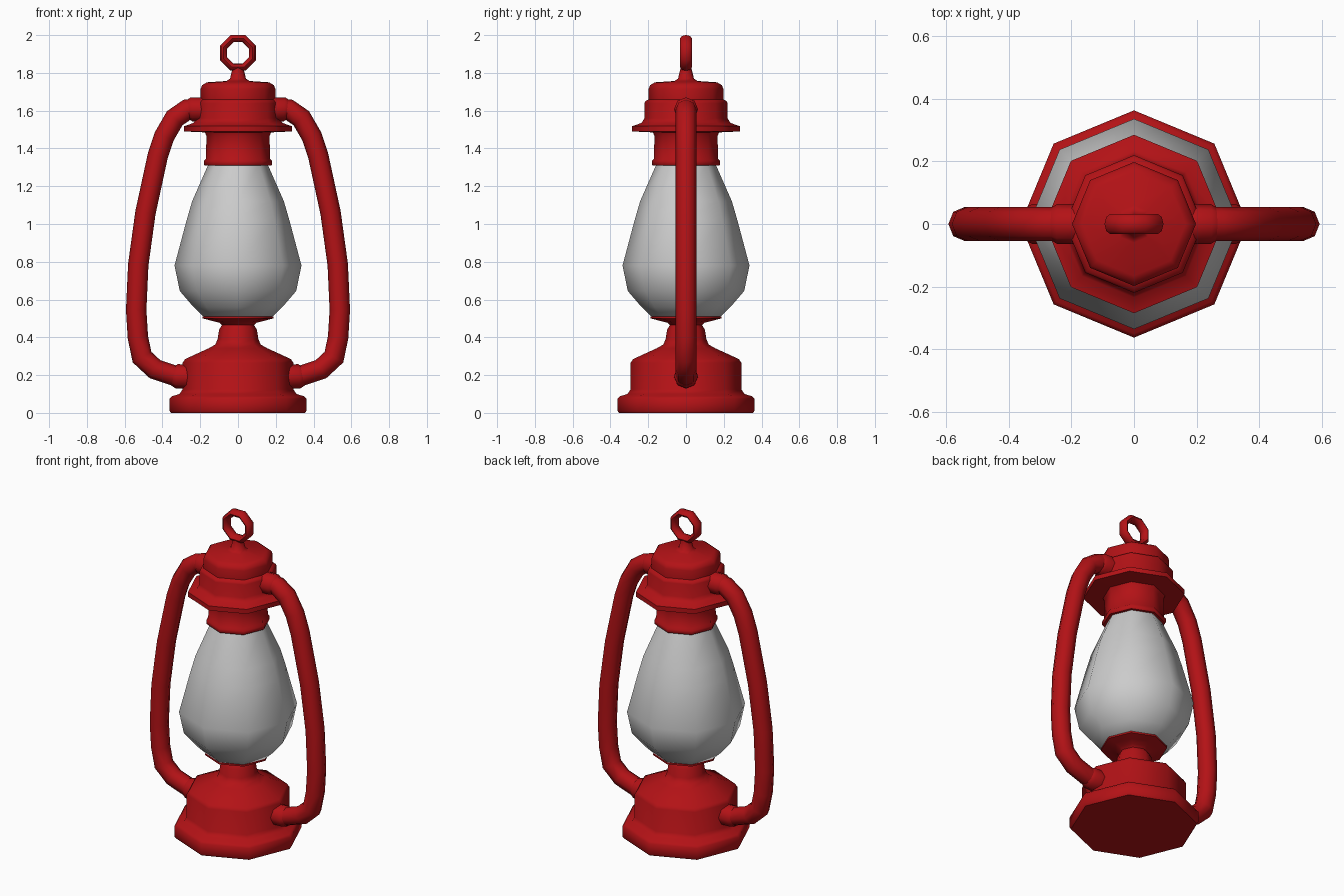
import bpy, bmesh
from math import sin, cos, pi, radians
from mathutils import Vector

if "Cube" in bpy.data.objects:
    bpy.data.objects.remove(bpy.data.objects["Cube"])

red = bpy.data.materials.new("red_enamel")
red.diffuse_color = (0.45, 0.006, 0.008, 1)
red.use_nodes = True
red.node_tree.nodes["Principled BSDF"].inputs["Base Color"].default_value = red.diffuse_color


def finish(name, bm, mat=None, mirror=False):
    bmesh.ops.remove_doubles(bm, verts=bm.verts, dist=1e-5)
    bmesh.ops.recalc_face_normals(bm, faces=bm.faces)
    me = bpy.data.meshes.new(name)
    bm.to_mesh(me)
    bm.free()
    ob = bpy.data.objects.new(name, me)
    bpy.context.collection.objects.link(ob)
    if mat:
        me.materials.append(mat)
    bpy.ops.object.select_all(action='DESELECT')
    ob.select_set(True)
    bpy.context.view_layer.objects.active = ob
    bpy.ops.object.shade_smooth_by_angle(angle=radians(46))
    if mirror:
        ob.modifiers.new("mirror", 'MIRROR')
    return ob


def skin(bm, rings, closed=False):
    """Bridge successive vertex rings; cap the ends unless closed."""
    n, m = len(rings), len(rings[0])
    for i in range(n if closed else n - 1):
        a, b = rings[i], rings[(i + 1) % n]
        for j in range(m):
            k = (j + 1) % m
            bm.faces.new((a[j], a[k], b[k], b[j]))
    if not closed:
        bm.faces.new(rings[0])
        bm.faces.new(rings[-1])


def lathe(name, profile, mat=None, sides=8):
    bm = bmesh.new()
    skin(bm, [[bm.verts.new((r * cos(2 * pi * j / sides), r * sin(2 * pi * j / sides), z))
               for j in range(sides)] for r, z in profile])
    return finish(name, bm, mat)


def sweep(name, path, r, ry, mat, closed=False, mirror=False, sides=8):
    """Mitred tube along an xz path; r is one radius or one per point."""
    bm = bmesh.new()
    pts = [Vector((x, 0, z)) for x, z in path]
    n, rings = len(pts), []
    for i, p in enumerate(pts):
        a = (p - pts[i - 1]).normalized() if closed or i else None
        b = (pts[(i + 1) % n] - p).normalized() if closed or i < n - 1 else a
        a = a or b
        t = (a + b).normalized()
        side = Vector((t.z, 0, -t.x)) / max(t.dot(b), 0.5)
        s = r[i] if isinstance(r, list) else r
        h = ry[i] if isinstance(ry, list) else ry
        rings.append([bm.verts.new(p + side * s * cos(2 * pi * j / sides)
                                   + Vector((0, h * sin(2 * pi * j / sides), 0)))
                      for j in range(sides)])
    skin(bm, rings, closed)
    return finish(name, bm, mat, mirror)


# Fuel tank base with neck and burner dish
lathe("tank_base", [(0.355, 0), (0.363, 0.012), (0.363, 0.075), (0.35, 0.088),
                    (0.31, 0.1), (0.293, 0.125), (0.293, 0.265), (0.28, 0.285),
                    (0.155, 0.342), (0.12, 0.362), (0.108, 0.39), (0.1, 0.44),
                    (0.085, 0.465), (0.1, 0.478), (0.14, 0.488),
                    (0.187, 0.5), (0.187, 0.51)], red)

# Glass globe
lathe("glass_globe", [(0.18, 0.508), (0.235, 0.56), (0.308, 0.645), (0.336, 0.78),
                      (0.272, 1.02), (0.243, 1.12), (0.155, 1.32)])

# Chimney collar, brim and cap
lathe("chimney_cap", [(0.176, 1.31), (0.18, 1.315), (0.18, 1.335), (0.17, 1.345),
                      (0.167, 1.465), (0.175, 1.485), (0.285, 1.49), (0.285, 1.518),
                      (0.235, 1.535), (0.22, 1.56), (0.22, 1.64), (0.214, 1.652),
                      (0.198, 1.66), (0.198, 1.715), (0.19, 1.735), (0.165, 1.75),
                      (0.06, 1.757), (0.042, 1.77), (0.03, 1.82), (0.03, 1.835)], red)

# Hanging ring
ring_path = [(0.082 * cos(pi / 8 + i * pi / 4), 1.906 + 0.082 * sin(pi / 8 + i * pi / 4))
             for i in range(8)]
sweep("hanging_ring", ring_path, 0.0185, 0.032, red, closed=True)

# Curved side tubes
sweep("side_tube", [(0.19, 1.612), (0.27, 1.605), (0.335, 1.56), (0.39, 1.465),
                    (0.425, 1.36), (0.49, 1.06), (0.528, 0.785), (0.539, 0.545),
                    (0.53, 0.4), (0.508, 0.295), (0.44, 0.232), (0.34, 0.198),
                    (0.27, 0.192)], 0.054, 0.055, red, mirror=True)

# Sleeves where the tubes meet the cap and tank
sr = [0.064, 0.064, 0.054]
sweep("upper_sleeve", [(0.18, 1.607), (0.245, 1.607), (0.262, 1.605)], sr, sr, red, mirror=True)
sweep("lower_sleeve", [(0.26, 0.192), (0.325, 0.194), (0.342, 0.197)], sr, sr, red, mirror=True)
